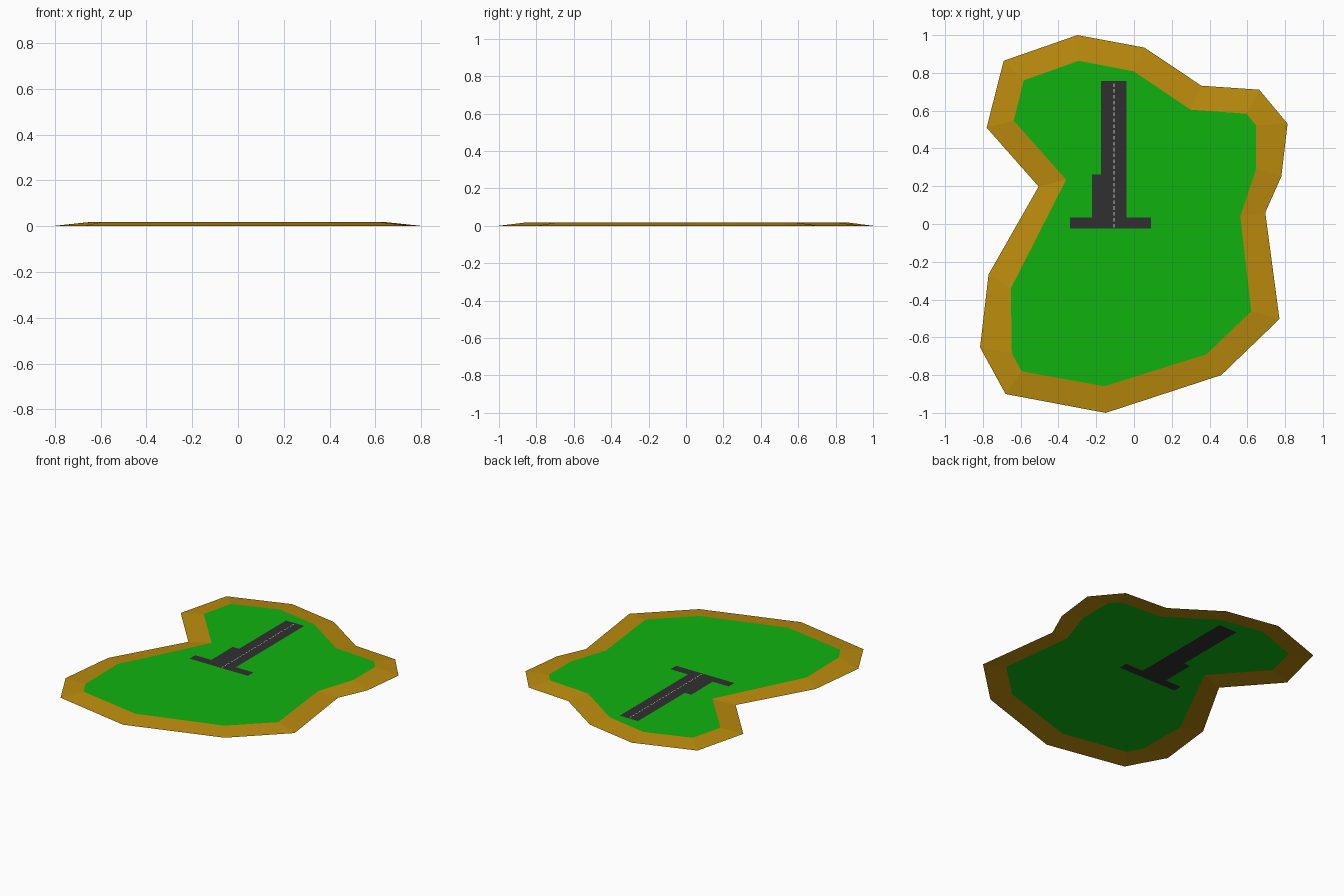
import bpy, bmesh

if "Cube" in bpy.data.objects:
    bpy.data.objects.remove(bpy.data.objects["Cube"])

H = 0.0175  # plateau height

coast = [(-.30, 1), (.055, .934), (.357, .732), (.663, .711), (.813, .531), (.78, .251),
         (.695, .061), (.77, -.503), (.462, -.80), (-.15, -1), (-.68, -.90), (-.815, -.653),
         (-.77, -.267), (-.505, .198), (-.78, .51), (-.69, .864)]
plateau = [(-.293, .864), (-.003, .809), (.30, .605), (.595, .584), (.647, .522), (.647, .293),
           (.563, .04), (.621, -.462), (.383, -.69), (-.156, -.859), (-.595, -.78), (-.647, -.684),
           (-.652, -.341), (-.359, .235), (-.637, .547), (-.584, .76)]
tarmac = [(-.34, -.025), (.09, -.025), (.09, .035), (-.04, .035), (-.04, .756), (-.175, .756),
          (-.175, .262), (-.222, .262), (-.222, .035), (-.34, .035)]


def finish(name, bm, color):
    # Open sheets: make every face look upward
    for f in bm.faces:
        f.normal_update()
        if f.normal.z < 0:
            f.normal_flip()
    mesh = bpy.data.meshes.new(name)
    bm.to_mesh(mesh)
    bm.free()
    mat = bpy.data.materials.new(name)
    mat.diffuse_color = (*color, 1)
    mat.use_nodes = True
    mat.node_tree.nodes["Principled BSDF"].inputs["Base Color"].default_value = mat.diffuse_color
    mesh.materials.append(mat)
    bpy.context.collection.objects.link(bpy.data.objects.new(name, mesh))


def ring(bm, pts, z):
    return [bm.verts.new((x, y, z)) for x, y in pts]


def flat_sheet(name, loops, z, color):
    # Fill an outline, leaving any inner loops as holes
    bm = bmesh.new()
    edges = []
    for pts in loops:
        vs = ring(bm, pts, z)
        edges += [bm.edges.new((vs[i - 1], vs[i])) for i in range(len(vs))]
    bmesh.ops.triangle_fill(bm, edges=edges, use_beauty=True, normal=(0, 0, 1))
    finish(name, bm, color)


# Sloping beach between coast and plateau
bm = bmesh.new()
low, high = ring(bm, coast, 0), ring(bm, plateau, H)
for i in range(len(low)):
    bm.faces.new((low[i - 1], low[i], high[i], high[i - 1]))
finish("beach", bm, (.50, .26, .004))

# Grass with the airstrip cut out, and the airstrip filling that cut
flat_sheet("grass", [plateau, tarmac], H, (.005, .45, .005))
flat_sheet("runway", [tarmac], H, (.03, .03, .03))

# Dashed centre line
bm = bmesh.new()
count, pitch = 25, .031
for i in range(count):
    y = -.018 + i * pitch
    bm.faces.new(ring(bm, [(-.1085, y), (-.1035, y), (-.1035, y + .019), (-.1085, y + .019)], H + .0006))
finish("centre_line", bm, (.8, .8, .8))
